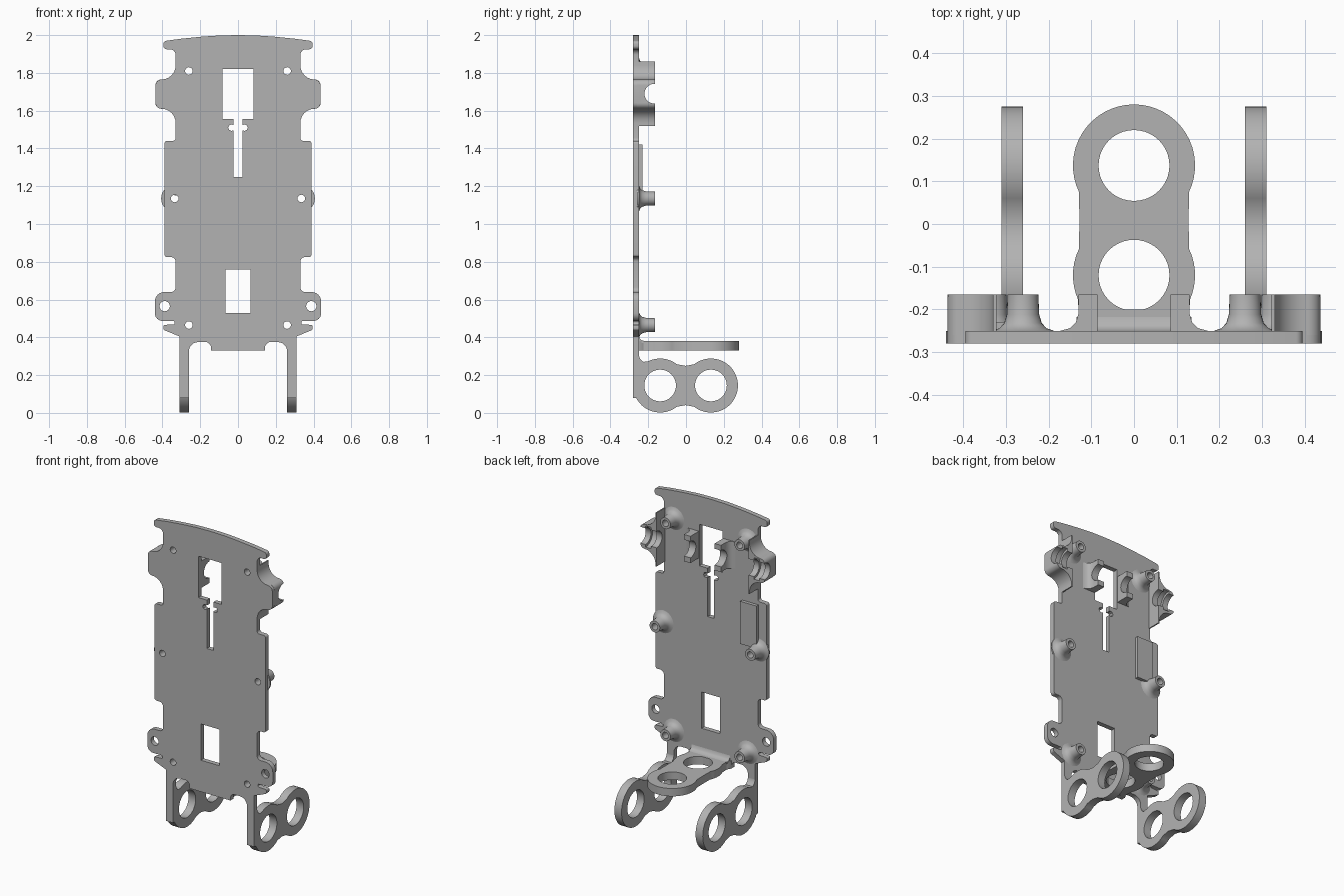
import bpy, bmesh, math
from mathutils import Matrix, Vector

cube = bpy.data.objects.get("Cube")
if cube:
    bpy.data.objects.remove(cube, do_unlink=True)

grey = bpy.data.materials.new("plain_grey")
grey.use_nodes = True
colour = (0.45, 0.45, 0.45, 1)
grey.diffuse_color = colour
grey.node_tree.nodes["Principled BSDF"].inputs["Base Color"].default_value = colour

# Columns are the drawing's right, up and depth directions
FRONT = Matrix(((1, 0, 0), (0, 0, -1), (0, 1, 0)))
SIDE = Matrix(((0, 0, 1), (1, 0, 0), (0, 1, 0)))
TOP = Matrix.Identity(3)

FACE, BACK, BOSS_END = -0.28, -0.25, -0.165
AXLE_Z = 1.69


def finish(obj):
    bm = bmesh.new()
    bm.from_mesh(obj.data)
    bmesh.ops.remove_doubles(bm, verts=bm.verts, dist=0.0002)
    bmesh.ops.recalc_face_normals(bm, faces=bm.faces)
    bm.to_mesh(obj.data)
    bm.free()
    obj.data.materials.clear()
    obj.data.materials.append(grey)
    bpy.ops.object.select_all(action="DESELECT")
    obj.select_set(True)
    bpy.context.view_layer.objects.active = obj
    bpy.ops.object.shade_smooth_by_angle(angle=math.radians(35))
    return obj


def slab(name, loops, plane, low, high):
    """Extrude an outline with holes between two depths along the plane's normal."""
    curve = bpy.data.curves.new(name, "CURVE")
    curve.dimensions = "2D"
    curve.fill_mode = "BOTH"
    curve.extrude = abs(high - low) / 2
    for loop in loops:
        spline = curve.splines.new("POLY")
        spline.points.add(len(loop) - 1)
        for point, (u, v) in zip(spline.points, loop):
            point.co = (u, v, 0, 1)
        spline.use_cyclic_u = True
    source = bpy.data.objects.new(name + "_outline", curve)
    bpy.context.collection.objects.link(source)
    bpy.context.view_layer.update()
    graph = bpy.context.evaluated_depsgraph_get()
    mesh = bpy.data.meshes.new_from_object(source.evaluated_get(graph))
    bpy.data.objects.remove(source, do_unlink=True)
    centre = plane.col[2] * ((low + high) / 2)
    if plane == FRONT:
        centre = -centre
    mesh.transform(Matrix.Translation(centre) @ plane.to_4x4())
    obj = bpy.data.objects.new(name, mesh)
    bpy.context.collection.objects.link(obj)
    return finish(obj)


def rounded(corners, steps=6):
    """Replace each corner (u, v, reach) by a circular-looking bend."""
    out = []
    for i, (u, v, reach) in enumerate(corners):
        p = Vector((u, v))
        if not reach:
            out.append(p)
            continue
        a = Vector(corners[i - 1][:2]) - p
        b = Vector(corners[(i + 1) % len(corners)][:2]) - p
        a, b = a.normalized() * reach, b.normalized() * reach
        for k in range(steps + 1):
            t = k / steps
            wa, wm, wb = (1 - t) ** 2, 1.414 * t * (1 - t), t * t
            out.append(p + (a * wa + b * wb) / (wa + wm + wb))
    return out


def mirrored(half):
    return half + [(-x, z, *r) for x, z, *r in reversed(half) if x > 0]


def circle(u, v, r, n=32):
    return [(u + r * math.cos(math.tau * k / n), v + r * math.sin(math.tau * k / n)) for k in range(n)]


def rect(x0, x1, z0, z1):
    return [(x0, z0), (x1, z0), (x1, z1), (x0, z1)]


def link_outline(low, high, radius, past, waist):
    """Two round ends joined by a waist, running along v about u = 0."""
    half, end = [], math.radians(90 + past)
    for k in range(17):
        a = end * k / 16
        half.append((radius * math.sin(a), high + radius * math.cos(a)))
    half.append((waist, (low + high) / 2))
    for k in range(16, -1, -1):
        a = end * k / 16
        half.append((radius * math.sin(a), low - radius * math.cos(a)))
    return half + [(-u, v) for u, v in half[-2:0:-1]]


def cut_axle(obj, radius, x0, x1):
    cutter = slab("axle_cutter", [circle(BOSS_END - 0.003, AXLE_Z, radius, 40)], SIDE, x0, x1)
    cutter.hide_render = True
    mod = obj.modifiers.new("axle_seat", "BOOLEAN")
    mod.operation = "DIFFERENCE"
    mod.object = cutter
    mod.solver = "EXACT"
    bpy.context.view_layer.objects.active = obj
    bpy.ops.object.modifier_apply(modifier=mod.name)
    bpy.data.objects.remove(cutter, do_unlink=True)
    finish(obj)


# Chassis plate with its cutouts
half = [
    (0, 2, 0), (0.1, 1.998, 0), (0.2, 1.991, 0), (0.3, 1.981, 0),
    (0.395, 1.968, 0.015), (0.395, 1.925, 0.018), (0.33, 1.925, 0.03),
    (0.33, 1.765, 0.075), (0.437, 1.765, 0.032), (0.437, 1.61, 0.032),
    (0.33, 1.61, 0.075), (0.33, 1.44, 0.015), (0.39, 1.44, 0.015),
    (0.39, 0.825, 0.015), (0.33, 0.825, 0.025), (0.33, 0.64, 0.025),
    (0.44, 0.64, 0.05), (0.44, 0.487, 0.04), (0.335, 0.487, 0.008),
    (0.335, 0.468, 0.008), (0.395, 0.466, 0.008), (0.395, 0.44, 0.008),
    (0.31, 0.405, 0), (0.31, 0.08, 0), (0.26, 0.08, 0),
    (0.26, 0.375, 0.05), (0.143, 0.375, 0.03), (0.143, 0.33, 0),
]
keyhole = [
    (0.082, 1.82), (0.082, 1.557), (0.023, 1.557), (0.023, 1.523), (0.035, 1.527),
    (0.047, 1.522), (0.052, 1.51), (0.047, 1.498), (0.035, 1.493), (0.023, 1.497), (0.023, 1.25),
]
bosses = [(s * x, z) for x, z in ((0.26, 1.81), (0.335, 1.135), (0.26, 0.465)) for s in (1, -1)]
holes = [mirrored(keyhole), rect(-0.065, 0.065, 0.53, 0.76)]
holes += [circle(x, z, 0.02, 20) for x, z in bosses]
holes += [circle(s * 0.388, 0.565, 0.027) for s in (1, -1)]
slab("chassis_plate", [rounded(mirrored(half))] + holes, FRONT, FACE, BACK)


# Screw bosses with flared feet
def boss(name, x, z, n=28):
    profile = [(0.02, -0.01), (0.072, -0.01), (0.072, 0), (0.055, 0.006), (0.044, 0.018),
               (0.038, 0.038), (0.036, 0.085), (0.02, 0.085)]
    bm = bmesh.new()
    rings = [[bm.verts.new((x + u, BACK + d, z + v)) for u, v in circle(0, 0, r, n)] for r, d in profile]
    for i, ring in enumerate(rings):
        nxt = rings[(i + 1) % len(rings)]
        for k in range(n):
            bm.faces.new((ring[k], ring[(k + 1) % n], nxt[(k + 1) % n], nxt[k]))
    mesh = bpy.data.meshes.new(name)
    bm.to_mesh(mesh)
    bm.free()
    obj = bpy.data.objects.new(name, mesh)
    bpy.context.collection.objects.link(obj)
    finish(obj)


for number, (x, z) in enumerate(bosses):
    boss(f"screw_boss_{number + 1}", x, z)

# Axle cradles: flared outer blocks and small inner blocks beside the window
flare = [
    (0.33, 1.86, 0), (0.33, 1.765, 0.075), (0.437, 1.765, 0.03),
    (0.437, 1.61, 0.03), (0.33, 1.61, 0.075), (0.33, 1.52, 0),
]
inner = [(0.085, BACK - 0.01), (0.085, BOSS_END), (0.13, BOSS_END), (0.13, -0.21), (0.136, -0.23),
         (0.15, -0.244), (0.172, BACK), (0.172, BACK - 0.01)]
for side, s in (("left", 1), ("right", -1)):
    block = rounded(flare)
    block = [(0.322, 1.86)] + block + [(0.322, 1.52)]
    outer = slab("outer_cradle_" + side, [[(s * x, z) for x, z in block]], FRONT, BACK - 0.01, BOSS_END)
    cut_axle(outer, 0.052, s * 0.3, s * 0.5)
    cut_axle(outer, 0.068, s * 0.36, s * 0.4)
    small = slab("inner_cradle_" + side, [[(s * x, y) for x, y in inner]], TOP, 1.605, 1.775)
    cut_axle(small, 0.052, s * 0.05, s * 0.2)

# Raised pad on the back
slab("back_pad", [rect(-0.335, -0.22, 1.15, 1.42)], FRONT, BACK - 0.01, -0.229)

# Upright side links with two round holes, and their gussets
side_outline = [(v, u + 0.145) for u, v in link_outline(-0.137, 0.132, 0.143, 38, 0.104)]
side_holes = [circle(y, 0.145, 0.084, 40) for y in (-0.137, 0.132)]
gusset = [(FACE, 0.36), (BACK, 0.36), (BACK, 0.305), (-0.243, 0.285), (-0.225, 0.27),
          (-0.19, 0.275), (-0.215, 0.22), (-0.24, 0.2), (FACE, 0.145)]
for side, s in (("left", 1), ("right", -1)):
    slab("side_link_" + side, [side_outline] + side_holes, SIDE, s * 0.26, s * 0.31)
    slab("side_link_gusset_" + side, [gusset], SIDE, s * 0.26, s * 0.31)

# Flat middle link with its root and fillet against the plate
middle = link_outline(-0.12, 0.137, 0.143, 26, 0.128)
slab("middle_link", [middle] + [circle(0, y, 0.083, 40) for y in (-0.12, 0.137)], TOP, 0.33, 0.38)
root = mirrored([(0.143, FACE + 0.01), (0.143, BACK), (0.128, -0.225), (0.132, -0.17), (0.09, -0.2)])
root += [(-0.05, -0.215), (0.05, -0.215)]
slab("middle_link_root", [root], TOP, 0.33, 0.38)
fillet = [(BACK - 0.01, 0.41), (BACK, 0.41), (-0.245, 0.393), (-0.235, 0.384), (-0.218, 0.38),
          (-0.218, 0.37), (BACK - 0.01, 0.37)]
slab("middle_link_fillet", [fillet], SIDE, -0.135, 0.135)
